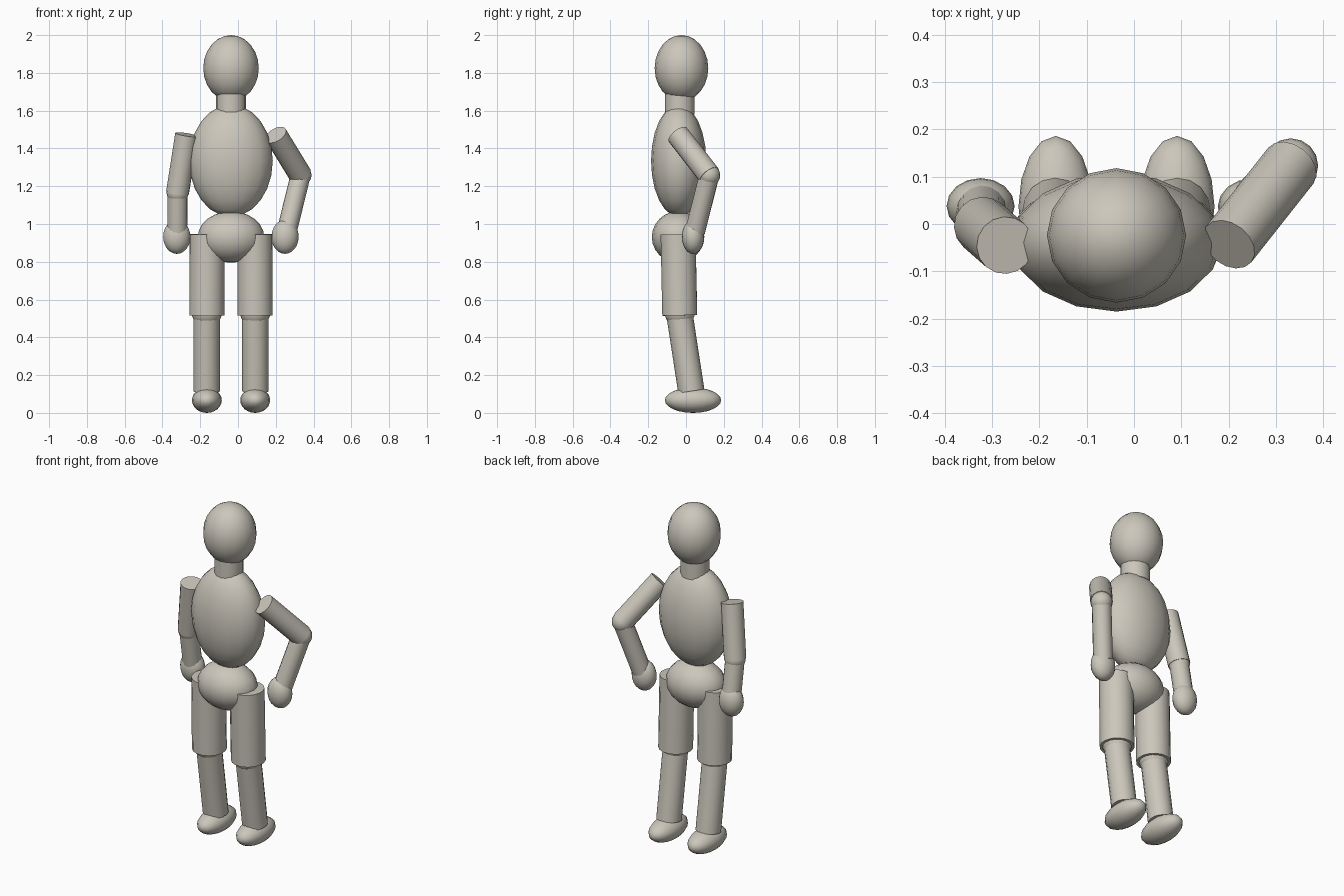
import bpy
import math
from mathutils import Vector

if "Cube" in bpy.data.objects:
    bpy.data.objects.remove(bpy.data.objects["Cube"])

clay = bpy.data.materials.new("warm_grey_clay")
clay.diffuse_color = (0.60, 0.57, 0.50, 1)
clay.use_nodes = True
clay.node_tree.nodes["Principled BSDF"].inputs["Base Color"].default_value = clay.diffuse_color

MID = -0.037  # x of the body's centre line


def finish(name):
    ob = bpy.context.object
    ob.name = name
    ob.data.materials.append(clay)
    bpy.ops.object.transform_apply(location=False, rotation=True, scale=True)
    bpy.ops.object.shade_smooth_by_angle(angle=math.radians(50))
    return ob


def ball(name, centre, radii):
    bpy.ops.mesh.primitive_uv_sphere_add(segments=16, ring_count=12, location=centre)
    bpy.context.object.scale = radii
    return finish(name)


def limb(name, start, end, radius):
    a, b = Vector(start), Vector(end)
    bpy.ops.mesh.primitive_cylinder_add(vertices=16, radius=radius,
                                        depth=(b - a).length, location=(a + b) / 2)
    bpy.context.object.rotation_euler = (b - a).to_track_quat('Z', 'Y').to_euler()
    return finish(name)


# Head, neck and trunk
ball("head", (MID, -0.024, 1.825), (0.147, 0.142, 0.175))
limb("neck", (MID, -0.033, 1.58), (MID, -0.033, 1.72), 0.079)
ball("torso", (MID, -0.039, 1.335), (0.221, 0.146, 0.297))
ball("pelvis", (MID, -0.043, 0.931), (0.176, 0.138, 0.136))

# Legs, same pose on both sides
for side, s in (("left", -1), ("right", 1)):
    x = MID + s * 0.126
    limb(side + "_thigh", (x, -0.042, 0.945), (x + s * 0.002, -0.033, 0.516), 0.094)
    ball(side + "_knee", (x + s * 0.002, -0.033, 0.535), (0.081, 0.081, 0.081))
    limb(side + "_shin", (x + s * 0.003, -0.031, 0.50), (x + s * 0.003, 0.028, 0.115), 0.07)
    ball(side + "_foot", (x + s * 0.002, 0.037, 0.067), (0.079, 0.149, 0.067))

# Arms: one hanging, one bent outwards with the hand at the hip
arms = {
    "left": ((-0.272, -0.045, 1.473), (-0.320, -0.003, 1.166), (-0.322, 0.035, 0.95), (-0.324, 0.038, 0.932)),
    "right": ((0.200, -0.043, 1.472), (0.331, 0.123, 1.258), (0.258, 0.048, 0.96), (0.249, 0.037, 0.932)),
}
for side, (shoulder, elbow, wrist, palm) in arms.items():
    limb(side + "_upper_arm", shoulder, elbow, 0.061)
    ball(side + "_elbow", elbow, (0.058, 0.058, 0.058))
    limb(side + "_forearm", elbow, wrist, 0.053)
    ball(side + "_hand", palm, (0.072, 0.059, 0.09))
